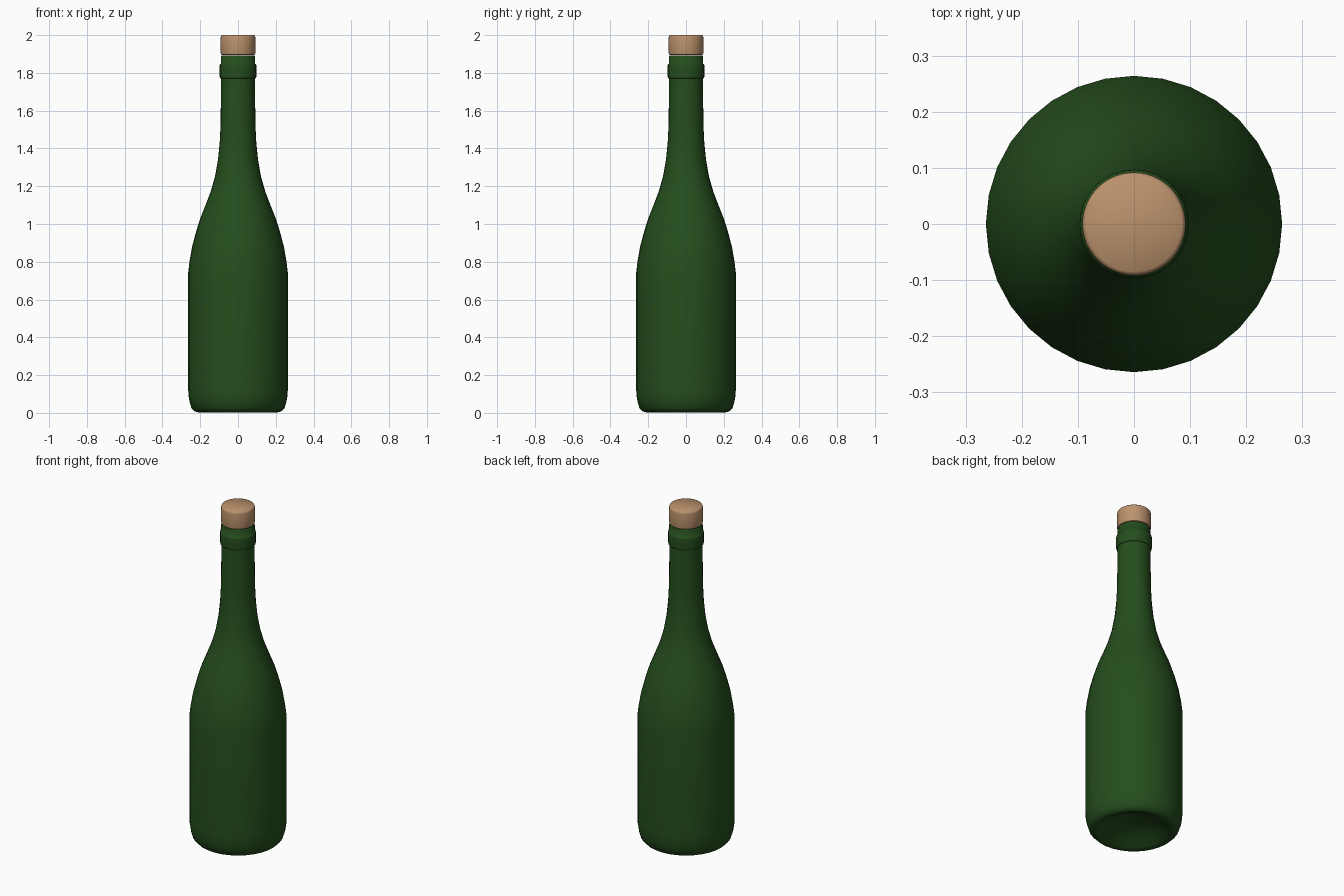
import bpy, bmesh, math

if "Cube" in bpy.data.objects:
    bpy.data.objects.remove(bpy.data.objects["Cube"])


def material(name, color):
    m = bpy.data.materials.new(name)
    m.diffuse_color = (*color, 1)
    m.use_nodes = True
    m.node_tree.nodes["Principled BSDF"].inputs["Base Color"].default_value = m.diffuse_color
    return m


def lathe(name, profile, sides, mat, angle):
    """Spin (radius, z) points around z; zero radius makes a pole."""
    bm = bmesh.new()
    rings = []
    for r, z in profile:
        if r == 0:
            rings.append([bm.verts.new((0, 0, z))] * sides)
        else:
            rings.append([bm.verts.new((r * math.cos(2 * math.pi * i / sides),
                                        r * math.sin(2 * math.pi * i / sides), z))
                          for i in range(sides)])
    for a, b in zip(rings, rings[1:]):
        for i in range(sides):
            j = (i + 1) % sides
            bm.faces.new(list(dict.fromkeys((a[i], a[j], b[j], b[i]))))
    bmesh.ops.recalc_face_normals(bm, faces=bm.faces)
    me = bpy.data.meshes.new(name)
    bm.to_mesh(me)
    bm.free()
    me.materials.append(mat)
    ob = bpy.data.objects.new(name, me)
    bpy.context.collection.objects.link(ob)
    bpy.context.view_layer.objects.active = ob
    ob.select_set(True)
    bpy.ops.object.shade_smooth_by_angle(angle=math.radians(angle))
    ob.select_set(False)
    return ob


glass = material("green_glass", (0.018, 0.075, 0.012))
cork = material("cork", (0.50, 0.29, 0.15))

# Bottle: hollowed base, body, shoulder, neck, collar and lip
lathe("bottle", [
    (0, 0.07), (0.08, 0.06), (0.15, 0.035), (0.19, 0.01), (0.21, 0.003),
    (0.23, 0.008), (0.246, 0.025), (0.257, 0.06), (0.263, 0.10), (0.264, 0.14),
    (0.264, 0.74), (0.257, 0.80), (0.243, 0.88), (0.222, 0.96), (0.200, 1.03),
    (0.172, 1.10), (0.145, 1.17), (0.122, 1.25), (0.106, 1.34), (0.097, 1.43),
    (0.092, 1.53), (0.090, 1.77), (0.096, 1.773), (0.097, 1.78),
    (0.097, 1.838), (0.096, 1.845), (0.091, 1.848), (0.091, 1.885),
    (0.087, 1.893), (0, 1.893)], 32, glass, 60)

# Cork stopper with softened rims
lathe("cork_stopper", [
    (0, 1.894), (0.085, 1.894), (0.090, 1.897), (0.092, 1.905),
    (0.092, 1.988), (0.090, 1.996), (0.085, 2.0), (0, 2.0)], 48, cork, 40)
